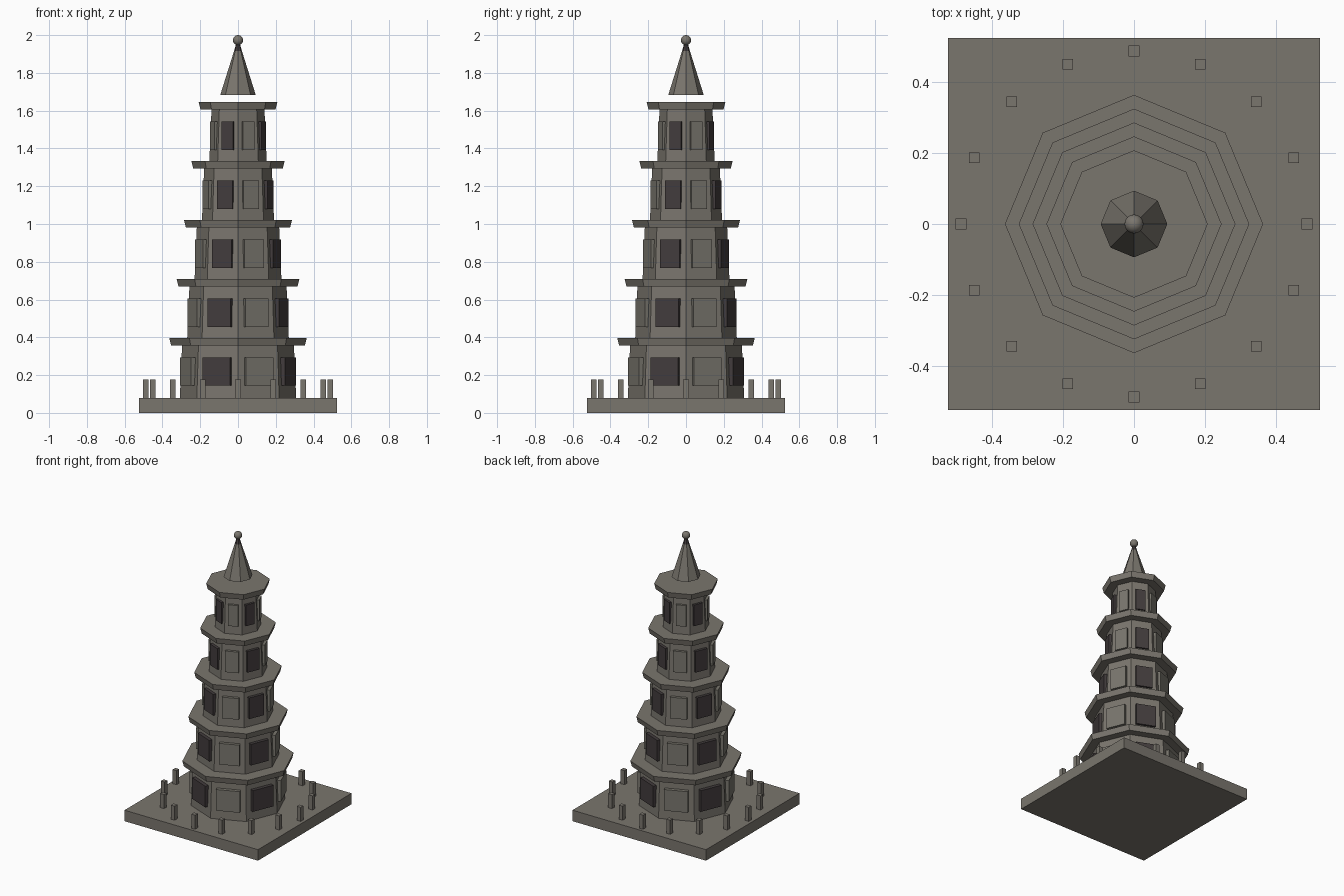
import bpy
import math

if "Cube" in bpy.data.objects:
    bpy.data.objects.remove(bpy.data.objects["Cube"])


def material(name, rgb):
    m = bpy.data.materials.new(name)
    m.diffuse_color = (*rgb, 1.0)
    m.use_nodes = True
    m.node_tree.nodes["Principled BSDF"].inputs["Base Color"].default_value = m.diffuse_color
    return m


STONE = material("grey stone", (0.195, 0.180, 0.155))
PANEL = material("pale panel stone", (0.190, 0.180, 0.153))
DARK = material("dark window", (0.056, 0.046, 0.047))


def finish(name, mat):
    ob = bpy.context.object
    ob.name = name
    ob.data.materials.append(mat)
    return ob


def box(name, mat, loc, size, angle=0.0):
    bpy.ops.mesh.primitive_cube_add(size=1, location=loc, rotation=(0, 0, angle))
    ob = finish(name, mat)
    ob.scale = size
    return ob


def octagon(name, mat, z0, z1, r0, r1):
    # Eight-sided frustum with corners on the x and y axes
    bpy.ops.mesh.primitive_cone_add(vertices=8, radius1=r0, radius2=r1,
                                    depth=z1 - z0, location=(0, 0, (z0 + z1) / 2))
    return finish(name, mat)


# Square plinth
BASE_TOP = 0.078
box("plinth", STONE, (0, 0, BASE_TOP / 2), (1.05, 1.05, BASE_TOP))

# Ring of fence posts
for i in range(16):
    a = i * math.tau / 16
    box(f"fence_post_{i + 1}", STONE,
        (0.488 * math.cos(a), 0.488 * math.sin(a), 0.127), (0.03, 0.03, 0.102))

# Five storeys, each with tapered walls, a flared eave and eight panels
STEP_Z, STEP_R = 0.312, 0.039
for t in range(5):
    dz, dr = t * STEP_Z, t * STEP_R
    floor = BASE_TOP if t == 0 else 0.395 + dz - STEP_Z
    octagon(f"storey_{t + 1}_wall", STONE, floor, 0.36 + dz, 0.308 - dr, 0.296 - dr)
    octagon(f"storey_{t + 1}_eave", STONE, 0.357 + dz, 0.397 + dz, 0.354 - dr, 0.364 - dr)
    width, depth = 0.157 - 0.0228 * t, 0.04
    reach = 0.301 - 0.0382 * t - depth / 2
    for k in range(8):
        a = math.radians(22.5 + 45 * k)
        is_dark = k % 2 == 1
        box(f"storey_{t + 1}_{'window' if is_dark else 'panel'}_{k + 1}",
            DARK if is_dark else PANEL,
            (reach * math.cos(a), reach * math.sin(a), 0.219 + dz),
            (depth, width, 0.15), a)

# Spire, neck and ball finial
octagon("spire", STONE, 1.683, 1.915, 0.094, 0.021)
octagon("spire_neck", DARK, 1.915, 1.96, 0.021, 0.008)
bpy.ops.mesh.primitive_uv_sphere_add(segments=16, ring_count=10, radius=0.027,
                                     location=(0, 0, 1.973))
finish("finial_ball", STONE)
bpy.ops.object.shade_smooth_by_angle()
